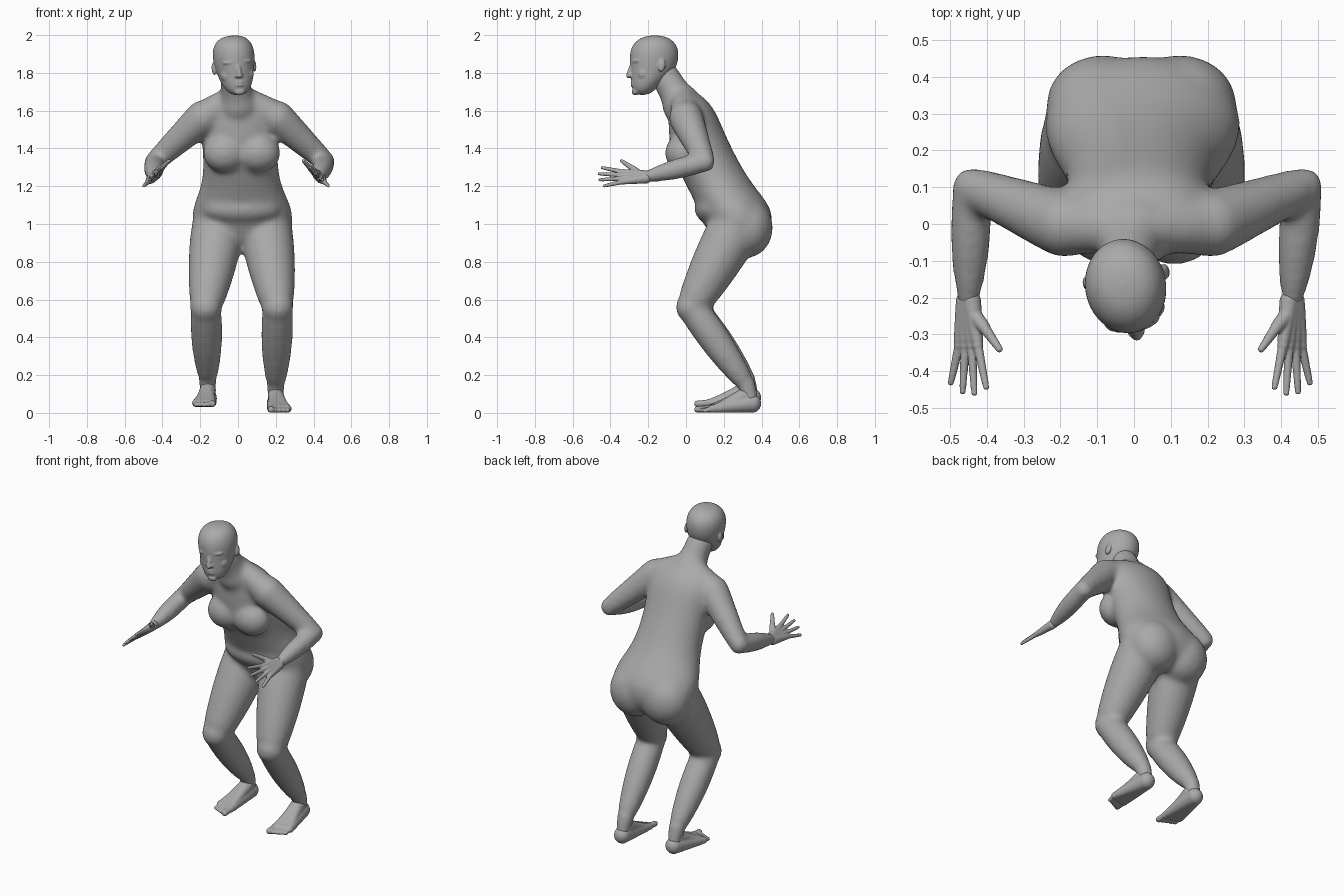
import bpy, bmesh, math
from mathutils import Vector, Matrix

if "Cube" in bpy.data.objects:
    bpy.data.objects.remove(bpy.data.objects["Cube"])

skin = bpy.data.materials.new("grey_skin")
skin.use_nodes = True
grey = (0.4, 0.4, 0.4, 1)
skin.diffuse_color = grey
skin.node_tree.nodes["Principled BSDF"].inputs["Base Color"].default_value = grey
SEGMENTS = 16


def loft(bm, rings, tangent):
    """Closed skin through elliptical rings (centre, radius across x, other radius)."""
    across = Vector((1, 0, 0))
    across = (across - tangent * across.dot(tangent)).normalized()
    other = tangent.cross(across)
    angles = [math.tau * k / SEGMENTS for k in range(SEGMENTS)]
    loops = [[bm.verts.new(centre + across * wide * math.cos(a) + other * deep * math.sin(a))
              for a in angles] for centre, wide, deep in rings]
    for low, high in zip(loops, loops[1:]):
        for k in range(SEGMENTS):
            bm.faces.new((low[k - 1], low[k], high[k], high[k - 1]))
    bm.faces.new(loops[0])
    bm.faces.new(loops[-1])


def slices(bm, rows, shift):
    """Level sections (height, front, back, half width); shift gives the middle x."""
    loft(bm, [(Vector((shift(z), (front + back) / 2, z)), half, (back - front) / 2)
              for z, front, back, half in rows], Vector((0, 0, 1)))


def blob(bm, centre, radii, turn=0.0, axis='X'):
    matrix = (Matrix.Translation(centre) @ Matrix.Rotation(math.radians(turn), 4, axis)
              @ Matrix.Diagonal((*radii, 1)))
    bmesh.ops.create_uvsphere(bm, u_segments=SEGMENTS, v_segments=10, radius=1, matrix=matrix)


def limb(bm, start, end, thick, thin, bulge=0.0):
    """Tapered capsule whose middle swells by bulge."""
    steps = 8
    rings = []
    for i in range(steps + 1):
        t = i / steps
        radius = thick + (thin - thick) * t + bulge * math.sin(math.pi * t)
        rings.append((start.lerp(end, t), radius, radius))
    loft(bm, rings, (end - start).normalized())
    blob(bm, start, [thick] * 3)
    blob(bm, end, [thin] * 3)


def mirrored(side, middle, x, y, z):
    return Vector((middle + side * x, y, z))


def finish(name, bm, voxel, relax):
    """Fuse the overlapping pieces of a part into one smooth skin."""
    bmesh.ops.recalc_face_normals(bm, faces=bm.faces)
    mesh = bpy.data.meshes.new(name)
    bm.to_mesh(mesh)
    bm.free()
    mesh.materials.append(skin)
    part = bpy.data.objects.new(name, mesh)
    bpy.context.collection.objects.link(part)
    rounding = part.modifiers.new("rounding", 'SUBSURF')
    rounding.levels = rounding.render_levels = 2
    fuse = part.modifiers.new("fuse", 'REMESH')
    fuse.mode = 'VOXEL'
    fuse.voxel_size = voxel
    fuse.use_smooth_shade = True
    soften = part.modifiers.new("soften", 'SMOOTH')
    soften.factor = 0.5
    soften.iterations = relax


# Torso leaning forward, with belly and neck
body = bmesh.new()
slices(body, [
    (0.86, 0.18, 0.38, 0.15), (0.95, 0.11, 0.46, 0.27), (1.08, 0.06, 0.47, 0.28),
    (1.2, 0, 0.36, 0.21), (1.35, -0.08, 0.27, 0.2), (1.5, -0.1, 0.2, 0.21),
    (1.62, -0.09, 0.15, 0.22), (1.7, -0.07, 0.07, 0.12),
], lambda z: (1.7 - z) / 28)
blob(body, (0.02, 0.16, 1.08), (0.22, 0.12, 0.09))
limb(body, Vector((0, -0.02, 1.63)), Vector((-0.02, -0.11, 1.78)), 0.11, 0.08, -0.01)

for side, word in ((-1, "right"), (1, "left")):
    # Breast, buttock and shoulder slope
    blob(body, mirrored(side, 0.02, 0.09, -0.015, 1.375), (0.12, 0.1, 0.105))
    blob(body, mirrored(side, 0.02, 0.105, 0.325, 0.98), (0.16, 0.14, 0.16))

    # Leg; the right foot stands a little higher
    lift = 0.03 if side < 0 else 0
    hip = mirrored(side, 0.02, 0.13, 0.25, 0.96)
    knee = mirrored(side, 0.02, 0.19, 0.03, 0.56)
    ankle = mirrored(side, 0.02, 0.18, 0.32, 0.15 + lift)
    heel = mirrored(side, 0.02, 0.18, 0.35, 0.05 + lift)
    limb(body, hip, knee, 0.145, 0.088, 0.01)
    limb(body, knee, ankle, 0.083, 0.052, 0.016)
    limb(body, ankle, heel, 0.05, 0.04)

    # Arm bent forward at the elbow
    shoulder = mirrored(side, 0.01, 0.2, 0, 1.56)
    elbow = mirrored(side, 0.01, 0.45, 0.1, 1.33)
    wrist = mirrored(side, -0.01, 0.44, -0.21, 1.25)
    limb(body, mirrored(side, 0, 0.06, -0.01, 1.65), shoulder, 0.07, 0.09)
    limb(body, shoulder, elbow, 0.095, 0.058)
    limb(body, elbow, wrist, 0.055, 0.033, 0.012)

    # Foot: rays fanning from the heel to five toes, under a sloping instep
    foot = bmesh.new()
    for i in range(5):
        size = 0.018 if i == 0 else 0.013
        ball = mirrored(side, 0.02, 0.155 + 0.022 * i, 0.12 + 0.006 * i, 0.022 + lift)
        toe = ball + Vector((0, 0.004 * i - 0.06, size - 0.022))
        limb(foot, heel, ball, 0.05, 0.022)
        limb(foot, ball, toe, size, size)
        limb(foot, ankle - Vector((0, 0.01, 0.06)), ball, 0.045, 0.02, -0.006)
    finish(word + "_foot", foot, 0.006, 4)

    # Hand: tilted palm of four rays with spread fingers, and a thumb
    hand = bmesh.new()
    spread = Vector((side * 0.7, 0, -0.7))
    ahead = Vector((0, -1, 0))
    for i in range(4):
        place = (i - 1.5) * 0.024
        length = 0.25 - 0.02 * (i - 1.3) ** 2 / 2
        knuckle = wrist + ahead * 0.12 + spread * place
        tip = wrist + ahead * length + spread * place * 1.9
        limb(hand, wrist + spread * place / 3, knuckle, 0.027, 0.016)
        limb(hand, knuckle, tip, 0.0135, 0.009)
    thumb_joint = wrist + ahead * 0.07 - spread * 0.06
    thumb_tip = wrist + ahead * 0.13 - spread * 0.12
    limb(hand, wrist + ahead * 0.02, thumb_joint, 0.024, 0.018)
    limb(hand, thumb_joint, thumb_tip, 0.016, 0.01)
    finish(word + "_hand", hand, 0.004, 2)
finish("body", body, 0.012, 24)

# Head, modelled facing straight ahead and then turned
head = bmesh.new()
slices(head, [
    (-0.17, -0.11, -0.03, 0.04), (-0.12, -0.13, 0.02, 0.08), (-0.05, -0.13, 0.11, 0.1),
    (0.04, -0.14, 0.135, 0.118), (0.11, -0.12, 0.12, 0.103), (0.15, -0.05, 0.05, 0.05),
], lambda z: 0)
# Nose, lips and chin
nose_tip = Vector((0, -0.142, -0.065))
limb(head, Vector((0, -0.115, 0.01)), nose_tip, 0.012, 0.014)
for height in (-0.1, -0.115):
    blob(head, (0, -0.117, height), (0.027, 0.015, 0.009))
blob(head, (0, -0.106, -0.15), (0.03, 0.02, 0.02))
for side in (-1, 1):
    # Nostril, eye, brow, cheek and ear
    blob(head, nose_tip + Vector((side * 0.014, 0.01, 0)), (0.01, 0.013, 0.01))
    blob(head, (side * 0.04, -0.106, -0.018), (0.018, 0.014, 0.009))
    blob(head, (side * 0.042, -0.111, 0.008), (0.038, 0.015, 0.01), side * 18, 'Z')
    blob(head, (side * 0.05, -0.07, -0.06), (0.04, 0.036, 0.04))
    blob(head, (side * 0.108, 0.02, -0.02), (0.012, 0.02, 0.035), -12)
head.transform(Matrix.Translation((-0.02, -0.165, 1.85))
               @ Matrix.Rotation(math.radians(9), 4, 'Z')
               @ Matrix.Rotation(math.radians(-5), 4, 'Y'))
finish("head", head, 0.005, 4)
